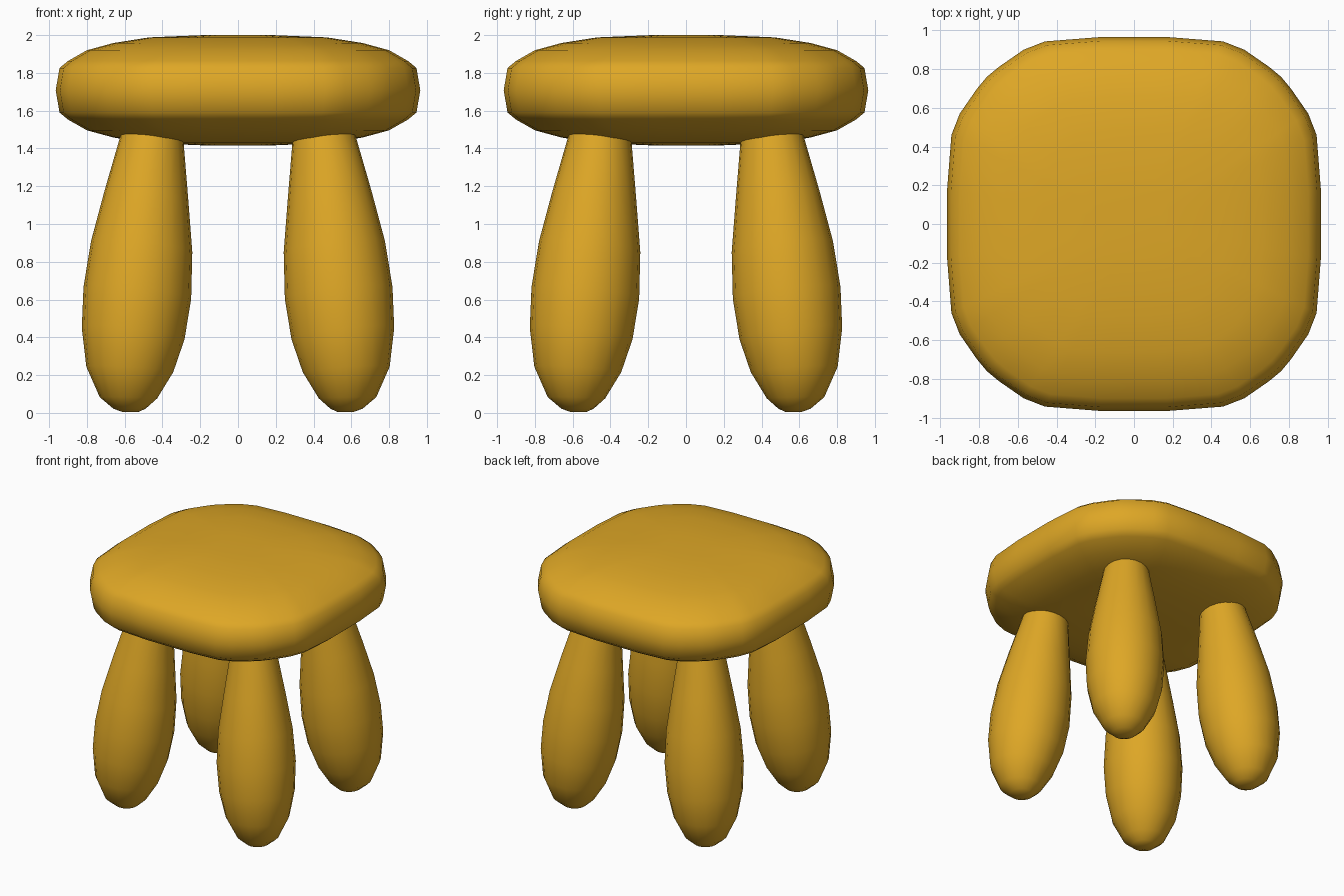
import bpy, bmesh, math

if "Cube" in bpy.data.objects:
    bpy.data.objects.remove(bpy.data.objects["Cube"])

mat = bpy.data.materials.new("honey yellow")
mat.diffuse_color = (0.73, 0.386, 0.019, 1)
mat.use_nodes = True
mat.node_tree.nodes["Principled BSDF"].inputs["Base Color"].default_value = mat.diffuse_color


def loft(name, rings):
    """Skin a stack of closed rings, listed bottom to top, and cap the ends."""
    bm = bmesh.new()
    loops = [[bm.verts.new(p) for p in ring] for ring in rings]
    n = len(loops[0])
    for a, b in zip(loops, loops[1:]):
        for i in range(n):
            j = (i + 1) % n
            bm.faces.new((a[i], a[j], b[j], b[i]))
    bm.faces.new(loops[0][::-1])
    bm.faces.new(loops[-1])
    bmesh.ops.recalc_face_normals(bm, faces=bm.faces)
    for f in bm.faces:
        f.smooth = True
    me = bpy.data.meshes.new(name)
    bm.to_mesh(me)
    bm.free()
    me.materials.append(mat)
    ob = bpy.data.objects.new(name, me)
    bpy.context.collection.objects.link(ob)
    return ob


# Seat: rounded-square outline (one quadrant, turned four times) on a pillow profile
quadrant = [(.965, -.18), (.965, .18), (.943, .46), (.90, .57), (.81, .70), (.76, .76),
            (.70, .81), (.57, .90), (.46, .943)]
outline = []
for k in range(4):
    c, s = round(math.cos(k * math.pi / 2)), round(math.sin(k * math.pi / 2))
    outline += [(x * c - y * s, x * s + y * c) for x, y in quadrant]
half = [(.18, .292), (.47, .280), (.66, .250), (.80, .212), (.90, .155), (.945, .118)]
profile = ([(r, 1.708 - h) for r, h in half] + [(.965, 1.708)]
           + [(r, 1.708 + h) for r, h in reversed(half)])
loft("seat", [[(x * r / .965, y * r / .965, z) for x, y in outline] for r, z in profile])

# Legs: splayed tapering clubs; (offset from centre, height, radius)
sections = [(.57, .004, .04), (.575, .022, .085), (.58, .08, .152), (.573, .23, .23),
            (.555, .42, .272), (.533, .635, .285), (.51, .88, .268),
            (.485, 1.15, .222), (.455, 1.45, .167), (.44, 1.6, .14)]
for sy, end in ((-1, "front"), (1, "back")):
    for sx, side in ((-1, "left"), (1, "right")):
        rings = []
        for o, z, r in sections:
            ring = []
            for i in range(20):
                a = i * math.tau / 20
                dx, dy = r * math.cos(a), r * math.sin(a)
                # rings tilt with the leg axis
                tilt = .11 * (dx + dy) * min(1, z / .4)
                ring.append((sx * (o + dx), sy * (o + dy), z + tilt))
            rings.append(ring)
        loft(f"{end}_{side}_leg", rings)
